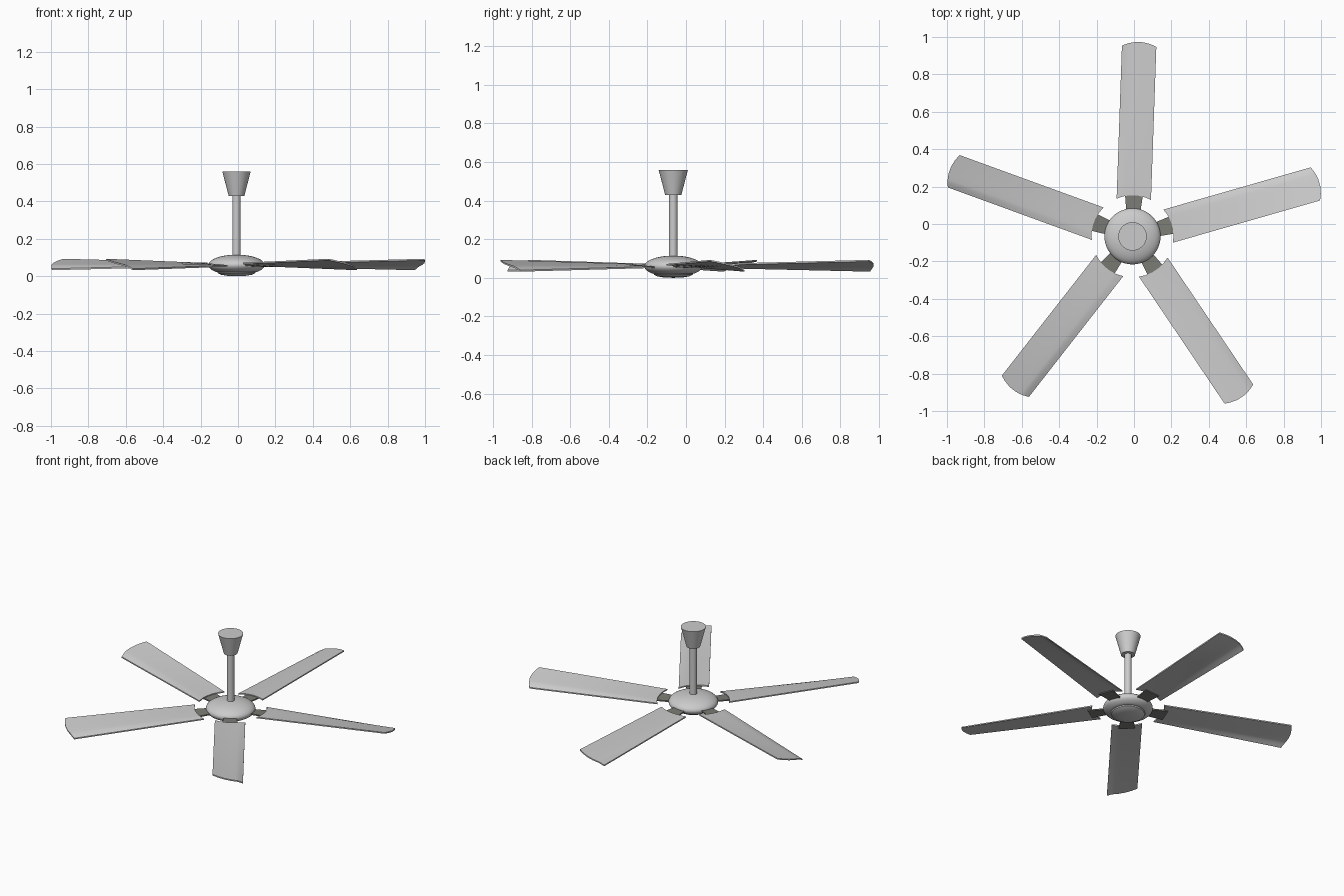
import bpy, bmesh, math
from mathutils import Matrix

if "Cube" in bpy.data.objects:
    bpy.data.objects.remove(bpy.data.objects["Cube"])

CX, CY = -0.008, -0.066        # fan axis
N, STEP, START = 5, 72, 16     # blades


def finish(name, bm, angle=35):
    bmesh.ops.recalc_face_normals(bm, faces=bm.faces)
    me = bpy.data.meshes.new(name)
    bm.to_mesh(me)
    bm.free()
    ob = bpy.data.objects.new(name, me)
    bpy.context.collection.objects.link(ob)
    bpy.ops.object.select_all(action='DESELECT')
    ob.select_set(True)
    bpy.context.view_layer.objects.active = ob
    bpy.ops.object.shade_smooth_by_angle(angle=math.radians(angle))
    return ob


def lathe(name, profile, seg=48):
    bm = bmesh.new()
    vs = [bm.verts.new((r, 0, z)) for r, z in profile]
    es = [bm.edges.new(p) for p in zip(vs, vs[1:])]
    bmesh.ops.spin(bm, geom=vs + es, cent=(0, 0, 0), axis=(0, 0, 1),
                   angle=2 * math.pi, steps=seg, use_duplicate=False)
    bmesh.ops.remove_doubles(bm, verts=bm.verts, dist=1e-5)
    ob = finish(name, bm)
    ob.location = (CX, CY, 0)
    return ob


# motor housing: flattened ellipsoid with a stepped cap underneath
upper = [(0.15 * math.cos(a), 0.06 + 0.055 * math.sin(a))
         for a in [math.radians(d) for d in range(-42, 91, 6)]]
lathe("motor_housing", [(0, 0), (0.05, 0.002), (0.085, 0.008), (0.1, 0.016),
                        (0.103, 0.023)] + upper[:-1] + [(0, 0.115)])

# down rod and ceiling canopy
lathe("down_rod", [(0, 0.08), (0.022, 0.08), (0.022, 0.45), (0, 0.45)], 24)
lathe("ceiling_canopy", [(0, 0.43), (0.042, 0.43), (0.076, 0.56), (0, 0.56)])


def blade(name, angle):
    # cross-section (v, height at tip): pitched plate with a drooping edge
    section = [(-0.092, 0.028), (-0.06, 0.021), (-0.02, 0.012), (0.02, 0.003),
               (0.05, -0.004), (0.06, -0.007), (0.075, -0.015), (0.092, -0.025)]
    cols, th = 12, 0.008
    bm = bmesh.new()
    layers = []
    for dz in (th / 2, -th / 2):
        rows = []
        for v, h in section:
            bow = 1 - (v / 0.092) ** 2
            u0, u1 = 0.198 + 0.022 * bow, 1.017 + 0.023 * bow
            row = []
            for i in range(cols + 1):
                t = i / cols
                twist = 0.25 + 0.75 * t      # pitch grows towards the tip
                row.append(bm.verts.new((u0 + (u1 - u0) * t, v,
                                         0.061 + h * twist + dz)))
            rows.append(row)
        layers.append(rows)
        for a, b in zip(rows, rows[1:]):
            for i in range(cols):
                bm.faces.new((a[i], a[i + 1], b[i + 1], b[i]))
    # rim joining both skins
    def rim(r):
        return (r[0][:] + [x[-1] for x in r[1:-1]] + r[-1][::-1]
                + [x[0] for x in r[-2:0:-1]])
    top, bot = rim(layers[0]), rim(layers[1])
    for i in range(len(top)):
        j = (i + 1) % len(top)
        bm.faces.new((top[i], top[j], bot[j], bot[i]))
    ob = finish(name, bm)
    ob.location = (CX, CY, 0)
    ob.rotation_euler.z = angle


def arm(name, angle):
    # flat bracket running from the housing under the blade root
    bm = bmesh.new()
    pts = [(0.11, -0.035), (0.24, -0.05), (0.24, 0.05), (0.11, 0.035)]
    f = bm.faces.new([bm.verts.new((u, v, 0.053 - 0.06 * v)) for u, v in pts])
    ex = bmesh.ops.extrude_face_region(bm, geom=[f])
    bmesh.ops.translate(bm, vec=(0, 0, 0.008),
                        verts=[g for g in ex["geom"] if isinstance(g, bmesh.types.BMVert)])
    ob = finish(name, bm)
    ob.location = (CX, CY, 0)
    ob.rotation_euler.z = angle
    mat = bpy.data.materials.get("bracket_dark") or bpy.data.materials.new("bracket_dark")
    mat.diffuse_color = (0.2, 0.2, 0.18, 1)
    mat.use_nodes = True
    mat.node_tree.nodes["Principled BSDF"].inputs["Base Color"].default_value = mat.diffuse_color
    ob.data.materials.append(mat)


for k in range(N):
    a = math.radians(START + STEP * k)
    blade(f"blade_{k + 1}", a)
    arm(f"blade_bracket_{k + 1}", a)
